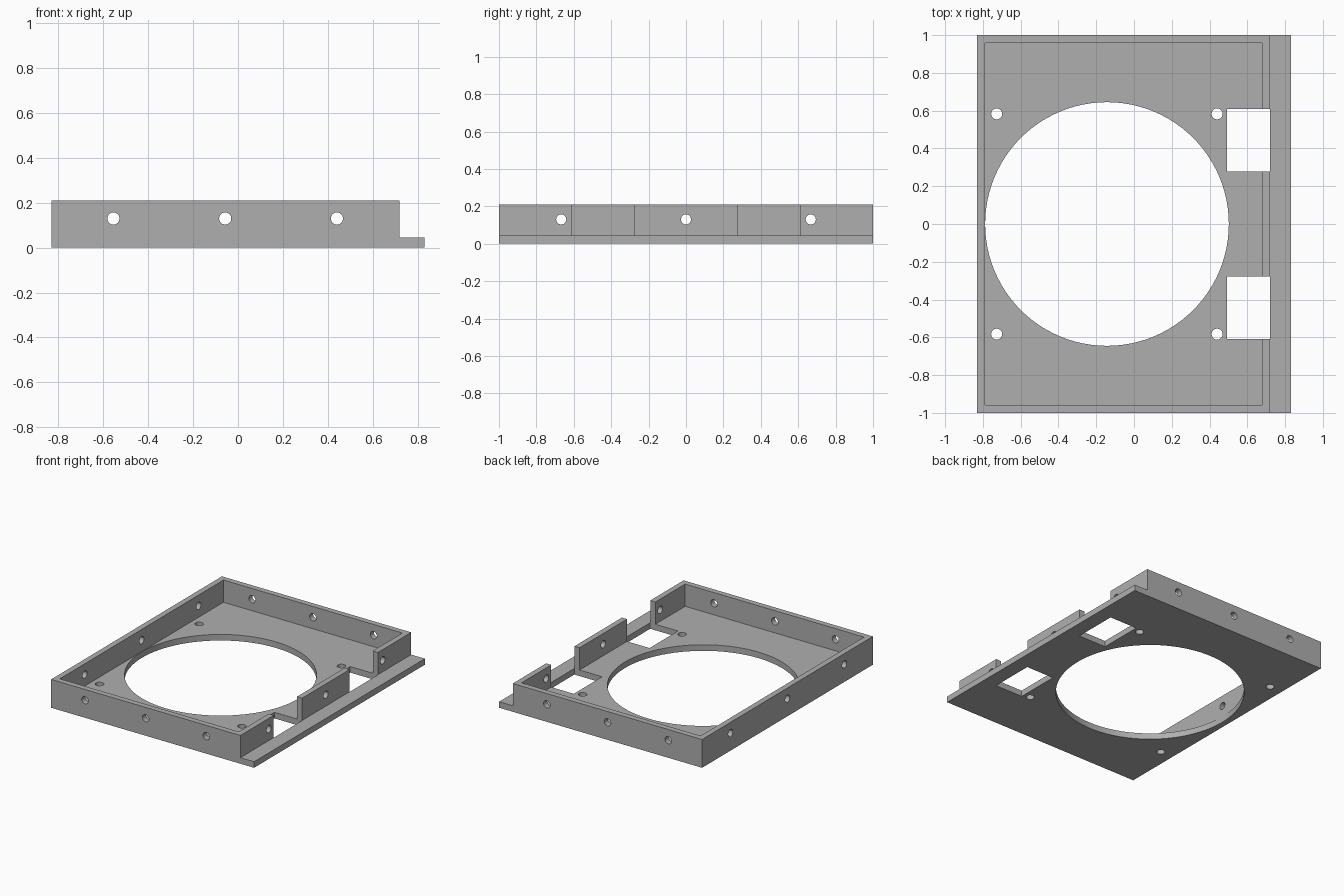
import bpy
import bmesh
import math
from mathutils import Matrix, Vector

if "Cube" in bpy.data.objects:
    bpy.data.objects.remove(bpy.data.objects["Cube"], do_unlink=True)

# Main sizes
HALF_X, HALF_Y = 0.832, 1.0
WALL_X = 0.72          # outer face of the wall beside the ledge
WALL, FLOOR, TOP = 0.042, 0.045, 0.21

grey = bpy.data.materials.new("plain grey")
grey.use_nodes = True
colour = (0.43, 0.43, 0.43, 1)
grey.diffuse_color = colour
grey.node_tree.nodes["Principled BSDF"].inputs["Base Color"].default_value = colour


def make_object(name, bm):
    bmesh.ops.recalc_face_normals(bm, faces=bm.faces)
    mesh = bpy.data.meshes.new(name)
    bm.to_mesh(mesh)
    bm.free()
    mesh.materials.append(grey)
    obj = bpy.data.objects.new(name, mesh)
    bpy.context.collection.objects.link(obj)
    return obj


def box(name, low, high):
    low, high = Vector(low), Vector(high)
    bm = bmesh.new()
    bmesh.ops.create_cube(bm, size=1, matrix=Matrix.Translation((low + high) / 2)
                          @ Matrix.Diagonal((*(high - low), 1)))
    return make_object(name, bm)


def cylinder(name, centre, radius, length, axis="Z", sides=32):
    turn = {"X": Matrix.Rotation(math.pi / 2, 4, "Y"),
            "Y": Matrix.Rotation(math.pi / 2, 4, "X"),
            "Z": Matrix.Identity(4)}[axis]
    bm = bmesh.new()
    bmesh.ops.create_cone(bm, cap_ends=True, segments=sides, radius1=radius,
                          radius2=radius, depth=length,
                          matrix=Matrix.Translation(centre) @ turn)
    return make_object(name, bm)


# Tray body: stepped profile with the low ledge, extruded front to back
profile = [(-HALF_X, 0), (HALF_X, 0), (HALF_X, FLOOR),
           (WALL_X, FLOOR), (WALL_X, TOP), (-HALF_X, TOP)]
bm = bmesh.new()
face = bm.faces.new([bm.verts.new((x, -HALF_Y, z)) for x, z in profile])
extruded = bmesh.ops.extrude_face_region(bm, geom=[face])["geom"]
bmesh.ops.translate(bm, vec=(0, 2 * HALF_Y, 0),
                    verts=[v for v in extruded if isinstance(v, bmesh.types.BMVert)])
tray = make_object("mounting_tray", bm)

# Inner pocket and large round opening
cutters = [
    box("pocket_cutter", (-HALF_X + WALL, -HALF_Y + WALL, FLOOR),
        (WALL_X - WALL, HALF_Y - WALL, 0.5)),
    cylinder("opening_cutter", (-0.143, 0, 0), 0.645, 1, sides=96),
]

# Cable notches and floor screw holes, mirrored front to back
for side in (-1, 1):
    near, far = sorted((side * 0.278, side * 0.61))
    cutters.append(box("notch_cutter", (0.493, near, -0.5), (WALL_X + 0.001, far, 0.5)))
    for x in (-0.727, 0.44):
        cutters.append(cylinder("floor_hole_cutter", (x, side * 0.583, 0), 0.029, 0.5))

# Screw holes through opposite walls
for step in (-1, 0, 1):
    cutters.append(cylinder("end_hole_cutter", (-0.057 + step * 0.498, 0, 0.13), 0.027, 3, "Y"))
    cutters.append(cylinder("side_hole_cutter", (0, step * 0.667, 0.13), 0.027, 3, "X"))

# Cut everything, then remove the helpers
bpy.context.view_layer.objects.active = tray
for cutter in cutters:
    cutter.hide_render = True
    cut = tray.modifiers.new("cut", "BOOLEAN")
    cut.operation = "DIFFERENCE"
    cut.solver = "EXACT"
    cut.object = cutter
    bpy.ops.object.modifier_apply(modifier=cut.name)
    bpy.data.objects.remove(cutter, do_unlink=True)

# Smooth the round holes, keep the edges sharp
bpy.ops.object.select_all(action="DESELECT")
tray.select_set(True)
bpy.ops.object.shade_smooth_by_angle(angle=math.radians(30))
